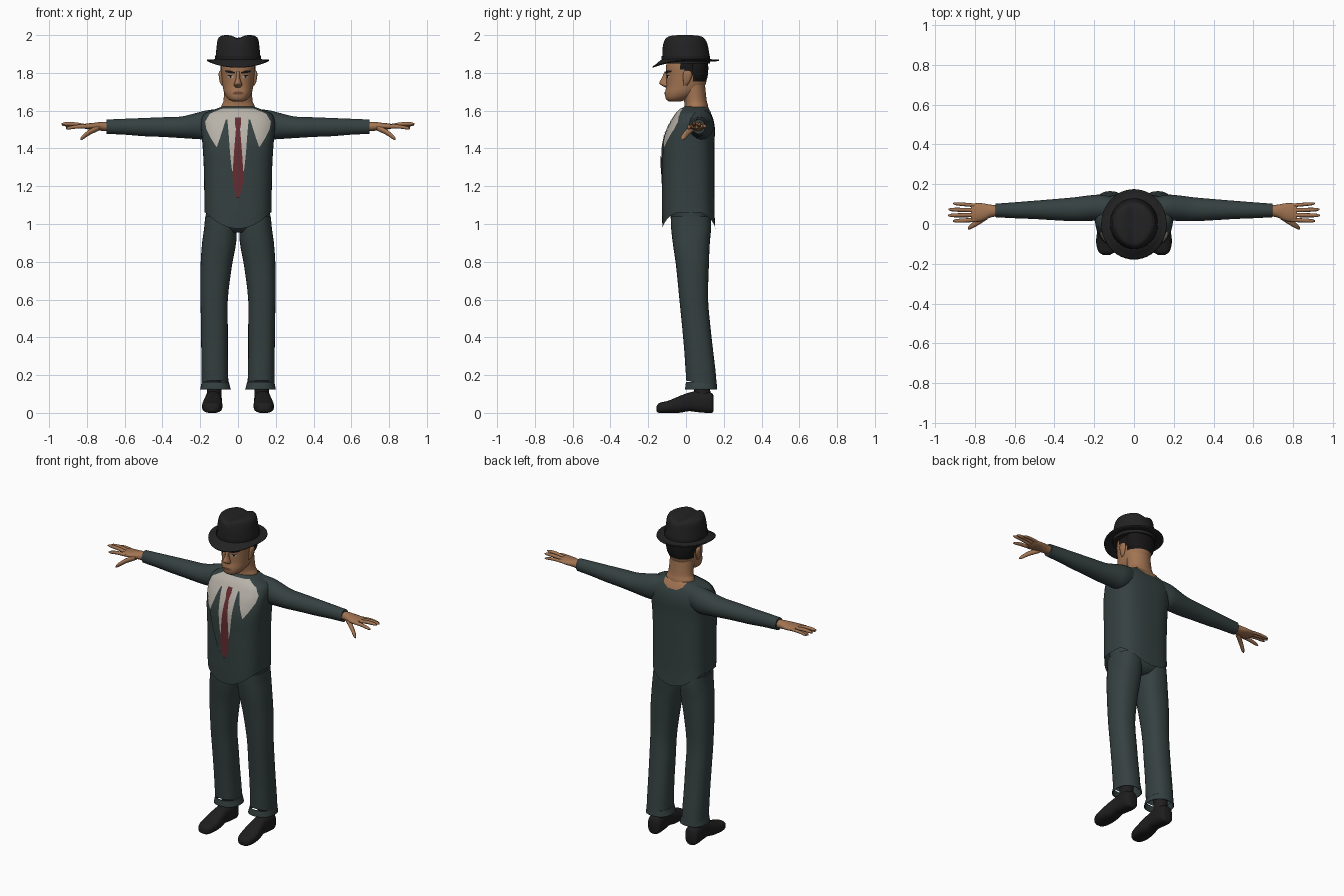
import bpy, math
from mathutils import Vector
from mathutils.bvhtree import BVHTree

cube = bpy.data.objects.get("Cube")
if cube:
    bpy.data.objects.remove(cube, do_unlink=True)


def material(name, r, g, b):
    m = bpy.data.materials.new(name)
    m.use_nodes = True
    m.diffuse_color = (r, g, b, 1)
    m.node_tree.nodes["Principled BSDF"].inputs["Base Color"].default_value = (r, g, b, 1)
    return m


SUIT = material("suit_grey_green", .036, .052, .052)
FELT = material("hat_black", .016, .016, .016)
LEATHER = material("shoe_black", .014, .013, .014)
SHIRT = material("shirt_cream", .47, .44, .39)
TIE = material("tie_red", .13, .025, .03)
SKIN = material("skin", .36, .175, .085)
HAIR = material("hair_black", .009, .008, .008)
LIPS = material("lips_brown", .16, .06, .035)
EYE = material("eye_white", .45, .42, .38)


def resample(keys, steps, smooth=True):
    """Fill in between key rows; the first column is the running position."""
    def slope(i, c):
        a, b = keys[max(i - 1, 0)], keys[min(i + 1, len(keys) - 1)]
        return (b[c] - a[c]) / (b[0] - a[0])
    rows = []
    for i in range(len(keys) - 1):
        a, b = keys[i], keys[i + 1]
        d = b[0] - a[0]
        for s in range(steps):
            t = s / steps
            row = [a[0] + d * t]
            for c in range(1, len(a)):
                if smooth:
                    h = t * t * (3 - 2 * t)
                    v = a[c] + (b[c] - a[c]) * h
                    v += d * t * (1 - t) * ((1 - t) * slope(i, c) - t * slope(i + 1, c))
                else:
                    v = a[c] + (b[c] - a[c]) * t
                row.append(v)
            rows.append(row)
    return rows + [list(keys[-1])]


def finish(name, verts, faces, mats, mirror):
    me = bpy.data.meshes.new(name)
    me.from_pydata(verts, [], faces)
    for m in mats:
        me.materials.append(m)
    ob = bpy.data.objects.new(name, me)
    bpy.context.collection.objects.link(ob)
    bpy.ops.object.select_all(action='DESELECT')
    ob.select_set(True)
    bpy.context.view_layer.objects.active = ob
    bpy.ops.object.shade_smooth_by_angle(angle=math.radians(50))
    if mirror:
        ob.modifiers.new("Mirror", 'MIRROR').merge_threshold = .0001
    return ob


def loft(name, mat, keys, axis='z', n=32, steps=4, p=2, mirror=False,
         caps=(True, True), shape=None, smooth=True):
    """Rows: position, centre a, centre b, radius a, radius b (super-ellipse rings)."""
    rows = resample(keys, steps, smooth)
    verts, faces = [], []
    for t, ca, cb, ra, rb in rows:
        for k in range(n):
            w = 2 * math.pi * k / n
            c, s = math.cos(w), math.sin(w)
            a = ca + ra * math.copysign(abs(c) ** (2 / p), c)
            b = cb + rb * math.copysign(abs(s) ** (2 / p), s)
            co = {'x': (t, a, b), 'y': (a, t, b), 'z': (a, b, t)}[axis]
            verts.append(shape(*co) if shape else co)
    flip = axis == 'y'
    for i in range(len(rows) - 1):
        for k in range(n):
            j = (k + 1) % n
            f = (i * n + k, i * n + j, i * n + n + j, i * n + n + k)
            faces.append(f[::-1] if flip else f)
    first, last = list(range(n)), list(range(len(verts) - n, len(verts)))
    if caps[0]:
        faces.append(first if flip else first[::-1])
    if caps[1]:
        faces.append(last[::-1] if flip else last)
    return finish(name, verts, faces, [mat], mirror)


def plate(name, mat, target, spans, lift=.003, side=-1, cols=10, steps=6):
    """Thin mirrored patch laid on a surface; rows: z, inner x, outer x."""
    me = target.data
    tree = BVHTree.FromPolygons([v.co for v in me.vertices],
                                [q.vertices[:] for q in me.polygons])
    verts, faces = [], []
    rows = resample(spans, steps, False)
    for z, a, b in rows:
        for k in range(cols + 1):
            x = a + (b - a) * k / cols
            hit, nor = tree.ray_cast(Vector((x, side, z)), Vector((0, -side, 0)))[:2]
            if hit is None:
                hit, nor = tree.find_nearest(Vector((x, side * .1, z)))[:2]
            co = hit + nor * lift
            verts.append((x if k == 0 and a == 0 else co.x, co.y, co.z))
    w = cols + 1
    for i in range(len(rows) - 1):
        for k in range(cols):
            f = (i * w + k, i * w + k + 1, i * w + w + k + 1, i * w + w + k)
            rising = spans[-1][0] > spans[0][0]
            faces.append(f if rising == (side < 0) else f[::-1])
    return finish(name, verts, faces, [mat], True)


# Jacket body with a hem that dips at the middle of front and back
def hem(x, y, z):
    blend = max(0, min(1, (1.2 - z) / .14))
    return x, y, z - .085 * blend * max(0, 1 - (x / .17) ** 2)


jacket = loft("jacket_body", SUIT, [
    (1.06, 0, .015, .178, .14), (1.12, 0, .012, .178, .139), (1.3, 0, .012, .181, .138),
    (1.42, 0, .014, .188, .136), (1.5, 0, .027, .195, .126), (1.55, 0, .036, .194, .11),
    (1.585, 0, .04, .175, .092), (1.61, 0, .045, .115, .072), (1.622, 0, .05, .08, .058)],
    n=64, steps=5, p=2.8, caps=(False, True), shape=hem)

# Shirt, lapels and tie laid on the chest
plate("shirt_front", SHIRT, jacket, [
    (1.15, 0, .008), (1.3, 0, .04), (1.38, 0, .07), (1.41, 0, .115), (1.45, 0, .14),
    (1.5, 0, .165), (1.54, 0, .172), (1.58, 0, .15), (1.61, 0, .09)])
plate("lapels", SUIT, jacket, [
    (1.14, .006, .02), (1.2, .015, .05), (1.3, .034, .085), (1.4, .044, .112),
    (1.46, .048, .092), (1.55, .056, .064)], lift=.006)
plate("tie", TIE, jacket, [
    (1.14, 0, .008), (1.2, 0, .024), (1.26, 0, .029), (1.38, 0, .021),
    (1.5, 0, .011), (1.53, 0, .017), (1.56, 0, .015)], lift=.008)
plate("nape_skin", SKIN, jacket, [(1.575, 0, .03), (1.595, 0, .065), (1.618, 0, .075)], side=1)

# Sleeves
loft("sleeves", SUIT, [
    (.1, .075, 1.54, .06, .07), (.17, .082, 1.525, .065, .076), (.22, .08, 1.519, .064, .069),
    (.3, .074, 1.512, .06, .057), (.4, .072, 1.513, .053, .052), (.5, .071, 1.513, .046, .048),
    (.6, .069, 1.515, .04, .042), (.695, .068, 1.515, .034, .038)], axis='x', mirror=True)

# Hands with fingers and thumb
loft("palms", SKIN, [
    (.68, .067, 1.515, .027, .025), (.72, .065, 1.517, .032, .024), (.76, .06, 1.517, .044, .019),
    (.8, .057, 1.517, .047, .015), (.82, .057, 1.518, .042, .01)], axis='x', n=20, mirror=True)


def finger(name, a, b, bend, r):
    rows = []
    for t, f in ((0, 1), (.5, 1), (.88, .8), (1, .3)):
        x, y, z = Vector(a).lerp(Vector(b), t)
        rows.append((x, y, z + bend * t * (1 - t), r * f, r * f))
    loft(name, SKIN, rows, axis='x', n=10, steps=3, mirror=True)


finger("little_fingers", (.79, .093, 1.517), (.91, .103, 1.512), .02, .009)
finger("ring_fingers", (.8, .069, 1.518), (.932, .073, 1.524), .02, .0105)
finger("middle_fingers", (.8, .045, 1.518), (.935, .043, 1.53), .02, .0105)
finger("index_fingers", (.79, .021, 1.516), (.91, .015, 1.505), .02, .0105)
finger("thumbs", (.735, .04, 1.51), (.835, -.022, 1.448), .03, .016)


# Trousers: seat, legs with a slanted bottom edge, and loose cuffs
loft("trouser_seat", SUIT, [
    (.955, 0, .027, .05, .07), (.98, 0, .027, .14, .095), (1.02, 0, .027, .168, .106),
    (1.12, 0, .02, .168, .11)], p=2.4)
loft("trouser_legs", SUIT, [
    (.155, .122, .083, .071, .082), (.3, .124, .07, .07, .077), (.45, .125, .055, .071, .075),
    (.6, .126, .041, .072, .076), (.78, .115, .034, .083, .087), (.9, .1, .028, .09, .098),
    (.98, .093, .027, .086, .106), (1.04, .09, .025, .084, .106)],
    p=2.3, mirror=True, caps=(False, True),
    shape=lambda x, y, z: (x, y, z - (.22 * (y - .075) if z < .2 else 0)))
cuffs = loft("trouser_cuffs", SUIT, [
    (.125, .119, .08, .081, .085), (.15, .12, .08, .075, .082), (.163, .12, .08, .072, .08)],
    p=2.3, mirror=True, caps=(False, False))
cuffs.modifiers.new("Thickness", 'SOLIDIFY').thickness = .005

# Socks and shoes
loft("socks", LEATHER, [(.07, .128, .085, .042, .048), (.12, .126, .085, .038, .043),
                        (.22, .125, .08, .04, .045)], mirror=True)
loft("shoes", LEATHER, [
    (-.155, .138, .022, .018, .015), (-.143, .138, .026, .038, .026), (-.095, .137, .032, .053, .032),
    (-.03, .134, .046, .05, .045), (.015, .132, .058, .044, .049), (.06, .13, .06, .044, .056),
    (.11, .13, .056, .045, .056), (.138, .13, .052, .038, .052), (.146, .13, .05, .025, .04)],
    axis='y', p=2.7, n=28, mirror=True)

# Neck and head; hair is the back and sides of the head
loft("neck", SKIN, [(1.57, 0, .055, .1, .068), (1.625, 0, .055, .088, .062),
                    (1.65, 0, .05, .077, .06), (1.74, 0, .035, .074, .065)])
head = loft("head", SKIN, [
    (1.648, 0, -.06, .025, .03), (1.66, 0, -.05, .05, .055), (1.69, 0, -.025, .071, .086),
    (1.73, 0, -.003, .081, .102), (1.78, 0, .004, .087, .108), (1.83, 0, .004, .09, .11),
    (1.88, 0, .004, .085, .1)], n=64, steps=8, p=2.15)
head.data.materials.append(HAIR)
for q in head.data.polygons:
    c = q.center
    if (c.y > .035 and c.z > 1.755) or (c.y > -.01 and c.z > 1.785) or (c.y > -.03 and c.z > 1.82):
        q.material_index = 1
loft("hair_back", HAIR, [(1.755, 0, .06, .07, .045), (1.775, 0, .055, .083, .058),
                         (1.82, 0, .055, .092, .063), (1.87, 0, .055, .09, .06)])
loft("nose", SKIN, [
    (1.722, 0, -.1, .012, .008), (1.733, 0, -.106, .022, .022), (1.745, 0, -.112, .02, .03),
    (1.77, 0, -.106, .011, .024), (1.808, 0, -.1, .009, .012)], n=16)
loft("ears", SKIN, [
    (1.732, .08, -.004, .006, .009), (1.75, .086, .002, .01, .016), (1.785, .091, .008, .011, .024),
    (1.805, .092, .008, .009, .02), (1.813, .09, .006, .004, .01)], n=16, mirror=True)

# Face details
plate("eyebrows", HAIR, head, [(1.797, .016, .03), (1.803, .014, .06), (1.81, .03, .068),
                               (1.814, .045, .06)], lift=.004)
plate("eye_whites", EYE, head, [(1.774, .03, .045), (1.78, .022, .054), (1.786, .03, .048)], lift=.002)
plate("pupils", HAIR, head, [(1.774, .035, .041), (1.78, .032, .044), (1.787, .034, .042)], lift=.003)
plate("eyelids", HAIR, head, [(1.785, .024, .054), (1.789, .03, .05)], lift=.004)
plate("lips", LIPS, head, [(1.685, 0, .016), (1.693, 0, .03), (1.7, 0, .014)], lift=.004)


# Hat: creased crown, band and brim dipping at the front
def crease(x, y, z):
    top = max(0, min(1, (z - 1.93) / .06))
    pinch = 1 - .12 * top * max(0, -y / .12)
    return x * pinch, y, z - .018 * top * math.exp(-(x / .032) ** 2)


def dip(x, y, z):
    out = max(0, math.hypot(x, y) - .12) / .05
    return x, y, z - .032 * out * max(0, -y / .17) ** 1.5


loft("hat_crown", FELT, [
    (1.85, 0, 0, .119, .126), (1.88, 0, 0, .119, .126), (1.94, 0, -.003, .113, .12),
    (1.975, 0, -.004, .108, .114), (1.992, 0, -.005, .096, .104), (2.0, 0, -.006, .07, .08),
    (2.003, 0, -.006, .01, .02)], n=48, shape=crease)
loft("hat_band", LEATHER, [(1.862, 0, 0, .122, .129), (1.89, 0, -.001, .121, .128)],
     n=48, caps=(False, False))
brim = loft("hat_brim", FELT, [
    (1.870, 0, 0, .1, .11), (1.867, 0, 0, .122, .13), (1.861, 0, 0, .148, .158),
    (1.864, 0, 0, .165, .175)], n=48, steps=2, smooth=False, caps=(False, False), shape=dip)
brim.modifiers.new("Thickness", 'SOLIDIFY').thickness = .006
